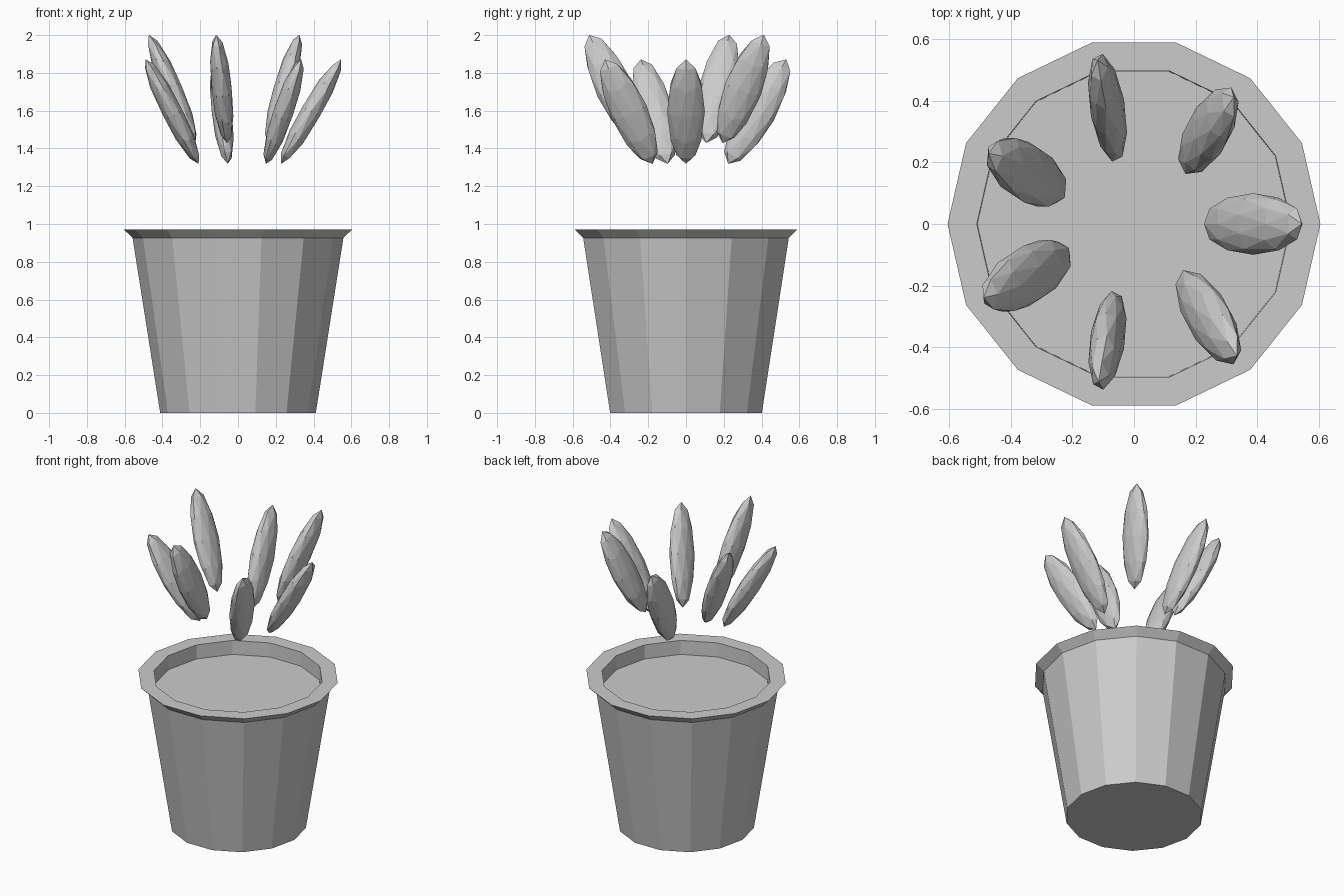
import bpy, bmesh, math

if "Cube" in bpy.data.objects:
    bpy.data.objects.remove(bpy.data.objects["Cube"])

SIDES = 14


def lathe(name, profile):
    """Revolve (radius, z) points into a flat-sided solid with capped ends."""
    bm = bmesh.new()
    rings = []
    for r, z in profile:
        rings.append([bm.verts.new((r * math.cos(2 * math.pi * i / SIDES),
                                    r * math.sin(2 * math.pi * i / SIDES), z))
                      for i in range(SIDES)])
    for lo, hi in zip(rings, rings[1:]):
        for i in range(SIDES):
            j = (i + 1) % SIDES
            bm.faces.new((lo[i], lo[j], hi[j], hi[i]))
    bm.faces.new(rings[0][::-1])
    bm.faces.new(rings[-1])
    mesh = bpy.data.meshes.new(name)
    bm.to_mesh(mesh)
    bm.free()
    ob = bpy.data.objects.new(name, mesh)
    bpy.context.collection.objects.link(ob)
    return ob


# Tapered pot with flared rim, inner lip and recessed soil surface
lathe("pot", [(0.412, 0), (0.558, 0.926), (0.605, 0.972),
              (0.51, 0.972), (0.508, 0.88)])

# Ring of seven floating leaves, alternating low and high
for k in range(7):
    a = 2 * math.pi * k / 7
    high = k % 2
    tilt = 0.45 if high else 0.52
    bpy.ops.mesh.primitive_ico_sphere_add(
        subdivisions=2, radius=1,
        location=(0.387 * math.cos(a), 0.387 * math.sin(a), 1.715 if high else 1.595),
        rotation=(-tilt * math.sin(a), tilt * math.cos(a), 0))
    leaf = bpy.context.object
    leaf.name = f"leaf_{k + 1}"
    leaf.scale = (0.055, 0.1, 0.318)
